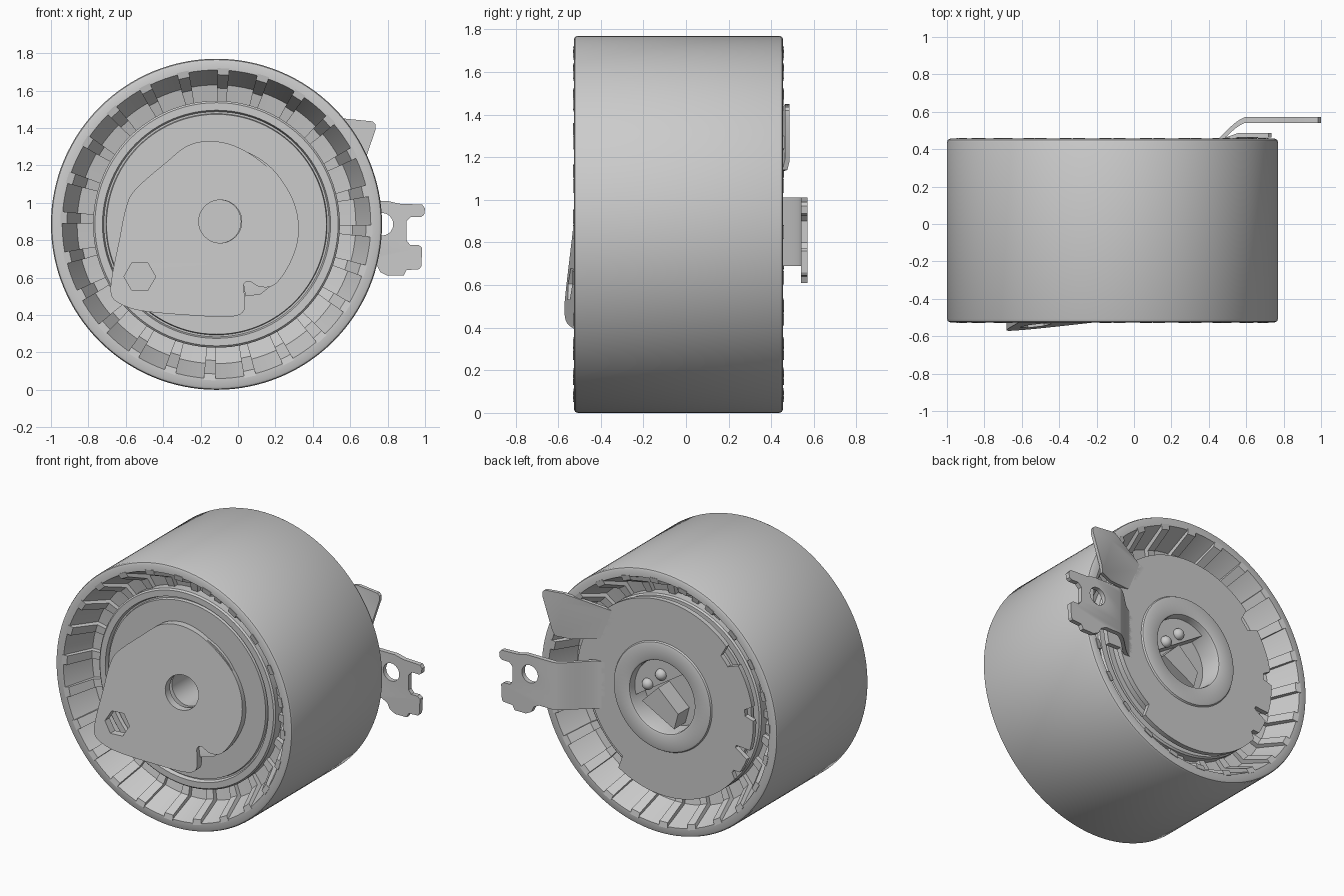
import bpy, bmesh, math
from mathutils import Vector

if "Cube" in bpy.data.objects:
    bpy.data.objects.remove(bpy.data.objects["Cube"])

CX, CZ = -0.115, 0.885


def finish(name, bm):
    bmesh.ops.recalc_face_normals(bm, faces=bm.faces)
    me = bpy.data.meshes.new(name)
    bm.to_mesh(me)
    bm.free()
    ob = bpy.data.objects.new(name, me)
    bpy.context.collection.objects.link(ob)
    return ob


def lathe(name, prof, n=96, cx=CX, cz=CZ):
    """Revolve a closed (radius, y) profile about the y axis."""
    bm = bmesh.new()
    rings = []
    for i in range(n):
        a = 2 * math.pi * i / n
        rings.append([bm.verts.new((cx + r * math.cos(a), y, cz + r * math.sin(a))) for r, y in prof])
    m = len(prof)
    for i in range(n):
        p, q = rings[i], rings[(i + 1) % n]
        for j in range(m):
            k = (j + 1) % m
            bm.faces.new((p[j], p[k], q[k], q[j]))
    return finish(name, bm)


def plate(name, loops, y0, y1, bend=None, cuts=()):
    """Flat sheet from x/z loops (later loops are holes), optionally bent in y."""
    cu = bpy.data.curves.new(name, 'CURVE')
    cu.dimensions = '2D'
    cu.fill_mode = 'BOTH'
    cu.extrude = abs(y1 - y0) / 2
    for pts in loops:
        sp = cu.splines.new('POLY')
        sp.points.add(len(pts) - 1)
        for p, (x, z) in zip(sp.points, pts):
            p.co = (x, z, 0, 1)
        sp.use_cyclic_u = True
    tmp = bpy.data.objects.new(name + "_tmp", cu)
    bpy.context.collection.objects.link(tmp)
    bpy.context.view_layer.update()
    dg = bpy.context.evaluated_depsgraph_get()
    me = bpy.data.meshes.new_from_object(tmp.evaluated_get(dg))
    bm = bmesh.new()
    bm.from_mesh(me)
    bpy.data.objects.remove(tmp)
    bpy.data.meshes.remove(me)
    bmesh.ops.remove_doubles(bm, verts=bm.verts, dist=1e-5)
    for v in bm.verts:
        x, z, d = v.co
        v.co = (x, (y0 + y1) / 2 - d, z)
    for co, no in cuts:
        bmesh.ops.bisect_plane(bm, geom=bm.verts[:] + bm.edges[:] + bm.faces[:],
                               plane_co=co, plane_no=no)
    if bend:
        for v in bm.verts:
            v.co.y += bend(v.co.x, v.co.z)
    return finish(name, bm)


def arc(x, z, r, d0, d1, step):
    return [(x + r * math.cos(math.radians(d)), z + r * math.sin(math.radians(d)))
            for d in range(d0, d1, step)]


def smooth_loop(pts, k=5):
    """Closed Catmull-Rom through the points."""
    out, n = [], len(pts)
    for i in range(n):
        a, b, c, d = (Vector(pts[(i + j) % n]) for j in (-1, 0, 1, 2))
        for s in range(k):
            t = s / k
            p = 0.5 * (2 * b + (c - a) * t + (2 * a - 5 * b + 4 * c - d) * t * t
                       + (3 * b - a - 3 * c + d) * t ** 3)
            out.append((p.x, p.y))
    return out


# drum shell with a tapered pocket zone on both ends
lathe("drum", [(.885, -.508), (.88, -.52), (.868, -.526), (.825, -.526), (.745, -.33), (.655, -.31),
               (.655, .24), (.745, .26), (.825, .456), (.868, .456), (.88, .45), (.885, .438)], 128)

# shallow ribs between the pockets, both ends
bm = bmesh.new()
for s in (-1, 1):
    for k in range(24):
        a = math.radians(102.5 + 15 * k)
        sides = []
        for e in (-1, 1):
            row = []
            for r, d, w in ((.835, .495, 2.2), (.80, .488, 2.2), (.728, .325, 2.2),
                            (.655, .305, 2.0), (.655, .25, 2.0), (.835, .25, 2.2)):
                t = a + e * math.radians(w)
                row.append(bm.verts.new((CX + r * math.cos(t), -.035 + s * d, CZ + r * math.sin(t))))
            sides.append(row)
        p, q = sides
        bm.faces.new(p)
        bm.faces.new(q[::-1])
        for j in range(6):
            bm.faces.new((p[j], q[j], q[(j + 1) % 6], p[(j + 1) % 6]))
finish("pocket_ribs", bm)

# bearing rings and seals
lathe("bearing", [(.66, -.375), (.65, -.385), (.61, -.385), (.602, -.36), (.592, -.36), (.588, -.38),
                  (.35, -.38), (.35, .30), (.588, .305), (.592, .285), (.602, .285), (.61, .31),
                  (.65, .31), (.66, .30)])
# hub behind the front plate, with the bolt bore
lathe("front_hub", [(.40, -.40), (.115, -.40), (.115, .20), (.40, .20)], 64, -.10, .90)

# front eccentric plate, tilted so its lower left corner stands out
outline = smooth_loop([(-.15, 1.33), (-.02, 1.305), (.11, 1.23), (.24, 1.11), (.31, .97), (.323, .82),
                       (.28, .68), (.2, .565), (.12, .55), (.06, .58), (.03, .56), (.035, .50),
                       (.03, .42), (-.05, .39), (-.28, .40), (-.50, .42), (-.61, .45), (-.675, .50),
                       (-.675, .60), (-.635, .80), (-.60, .97), (-.55, 1.07), (-.38, 1.22), (-.27, 1.305)])


def tilt(x, z):
    return .15 * ((x + .17) * .78 + (z - .39) * .63)


plate("front_plate", [outline, arc(-.095, .9, .115, 0, 360, 9), arc(-.525, .605, .085, 0, 360, 60)],
      -.522, -.472, tilt)
# tongue pushed inwards in the plate notch
plate("notch_tongue", [[(-.05, .62), (.03, .56), (.04, .50), (.12, .51), (.2, .575), (.12, .65)]],
      -.50, -.47, lambda x, z: tilt(x, z) + .15 * max(0, x - .03))


# back cover plate: stepped edge and small notches
def cover_radius(d):
    if 303 < d < 345:
        return .57
    for mid, half, r in ((140, 4.5, .58), (174, 2.5, .60), (199, 3, .56), (215, 1.5, .62)):
        if abs(d - mid) < half:
            return r
    return .66


rim = [arc(CX, CZ, cover_radius(d), d, d + 1, 1)[0] for d in range(0, 360, 2)]
BX, BZ = CX + .015, CZ + .01
plate("back_cover", [rim, arc(BX, BZ, .25, 0, 360, 8)], .355, .388)
lathe("cover_skirt", [(.55, .28), (.55, .36), (.50, .36), (.50, .28)])
lathe("back_boss", [(.37, .385), (.362, .398), (.35, .402), (.255, .402), (.245, .398), (.24, .385),
                    (.24, .22), (.30, .22), (.30, .385)], 64, BX, BZ)

# details inside the back opening
plate("boss_floor", [arc(BX, BZ, .25, 0, 360, 9)], .21, .25)
plate("pin_carrier", [arc(BX, BZ, .238, -15, 130, 6)], .24, .35)
plate("stop_wedge", [[(BX + .05, BZ + .04), (BX + .17, BZ - .08), (BX - .07, BZ - .21),
                      (BX - .10, BZ - .10)]], .24, .37)
for i, (dx, dz) in enumerate(((.155, .045), (.055, .135))):
    bm = bmesh.new()
    bmesh.ops.create_uvsphere(bm, u_segments=20, v_segments=12, radius=.038)
    bmesh.ops.translate(bm, verts=bm.verts, vec=(CX + dx, .35, CZ + dz))
    finish("pin_%d" % (i + 1), bm)

# side arm, ramped outwards then flat, with hole and open slot
arm = [(.33, 1.01), (.45, 1.01), (.62, 1.01), (.80, 1.01), (.86, .995), (.985, .99), (1.0, .97),
       (.995, .935), (.98, .925), (.925, .925), (.90, .90), (.90, .80), (.92, .775), (.965, .775),
       (.985, .76), (.98, .66), (.97, .645), (.90, .64), (.885, .61), (.80, .61), (.76, .63),
       (.74, .67), (.70, .69), (.45, .69), (.33, .69)]


def arm_bend(x, z):
    t = min(1, max(0, (x - .36) / .23))
    return .183 * (.5 * t + .5 * t * t * (3 - 2 * t))


plate("side_arm", [arm, arc(.77, .885, .06, 0, 360, 12)], .357, .388, arm_bend,
      [((.36 + .023 * i, 0, 0), (1, 0, 0)) for i in range(11)])


# pointer tab: rises from the cover, then runs flat
def tab_bend(x, z):
    return .38 * min(max((x - .30) * .85 + (z - 1.33) * .35, 0), .26)


plate("pointer_tab", [[(.24, 1.36), (.38, 1.40), (.57, 1.45), (.72, 1.435), (.735, 1.42), (.735, 1.39),
                       (.65, 1.14), (.55, 1.13), (.34, 1.17)]], .365, .388, tab_bend,
      [((.30 + k * .85, 0, 1.33 + k * .35), (.85, 0, .35)) for k in (0, .26 / .845)])

# smooth shading with sharp edges kept
for ob in bpy.context.collection.objects:
    ob.select_set(True)
    bpy.context.view_layer.objects.active = ob
bpy.ops.object.shade_smooth_by_angle(angle=math.radians(30))
